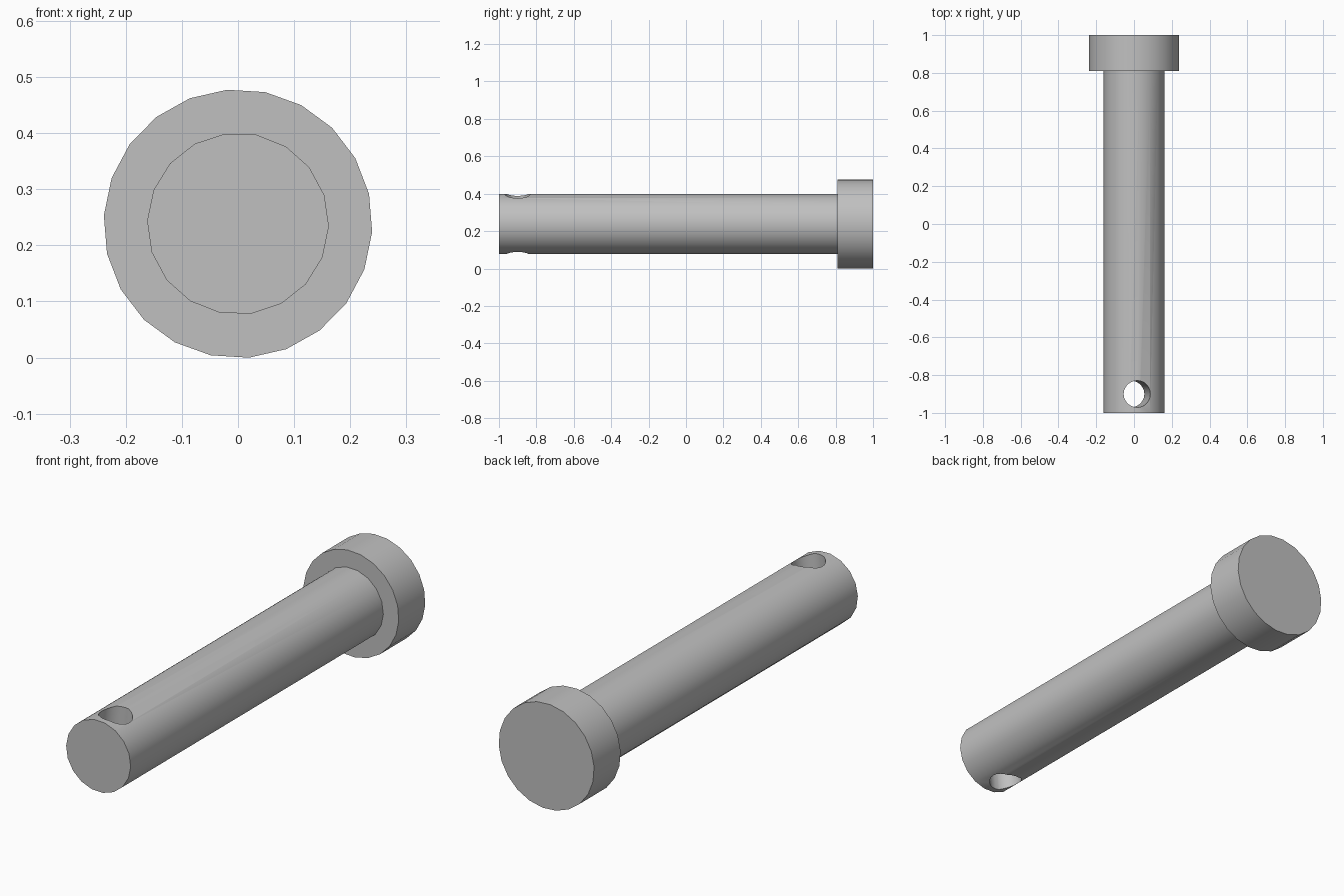
import bpy
import bmesh
from math import cos, sin, pi, radians
from mathutils import Matrix, Vector

AXIS_Z = 0.2385

default = bpy.data.objects.get("Cube")
if default:
    bpy.data.objects.remove(default, do_unlink=True)

steel = bpy.data.materials.new("grey steel")
colour = (0.53, 0.53, 0.53, 1)
steel.diffuse_color = colour
steel.use_nodes = True
steel.node_tree.nodes["Principled BSDF"].inputs["Base Color"].default_value = colour


def prism(name, radius, sides, start, y0, y1):
    """Many-sided bar along y, centred on the pin axis."""
    bm = bmesh.new()
    ring = []
    for i in range(sides):
        a = radians(start) + 2 * pi * i / sides
        ring.append(bm.verts.new((radius * cos(a), y0, radius * sin(a))))
    face = bm.faces.new(ring)
    side = bmesh.ops.extrude_face_region(bm, geom=[face], use_keep_orig=True)
    top = [g for g in side["geom"] if isinstance(g, bmesh.types.BMVert)]
    bmesh.ops.translate(bm, verts=top, vec=Vector((0, y1 - y0, 0)))
    bmesh.ops.recalc_face_normals(bm, faces=bm.faces)
    mesh = bpy.data.meshes.new(name)
    bm.to_mesh(mesh)
    bm.free()
    mesh.materials.append(steel)
    obj = bpy.data.objects.new(name, mesh)
    obj.location.z = AXIS_Z
    bpy.context.collection.objects.link(obj)
    return obj


def activate(obj):
    bpy.ops.object.select_all(action="DESELECT")
    obj.select_set(True)
    bpy.context.view_layer.objects.active = obj


# Pin body and its wide end
shaft = prism("shaft", 0.162, 18, -1.7, -1, 0.815)
head = prism("head", 0.2395, 22, -3.5, 0.81, 1)

# Cross hole near the free end, leaning slightly sideways
cutter = prism("hole_cutter", 0.071, 24, 0, -0.4, 0.4)
cutter.data.transform(Matrix.Rotation(radians(6.2), 4, "Y") @ Matrix.Rotation(radians(90), 4, "X"))
cutter.location.y = -0.9
cutter.hide_render = True

hole = shaft.modifiers.new("cross hole", "BOOLEAN")
hole.operation = "DIFFERENCE"
hole.solver = "EXACT"
hole.object = cutter
activate(shaft)
bpy.ops.object.modifier_apply(modifier=hole.name)
bpy.data.objects.remove(cutter, do_unlink=True)

# Rounded sides, crisp rims
for part in (shaft, head):
    activate(part)
    bpy.ops.object.shade_smooth_by_angle(angle=radians(30))
